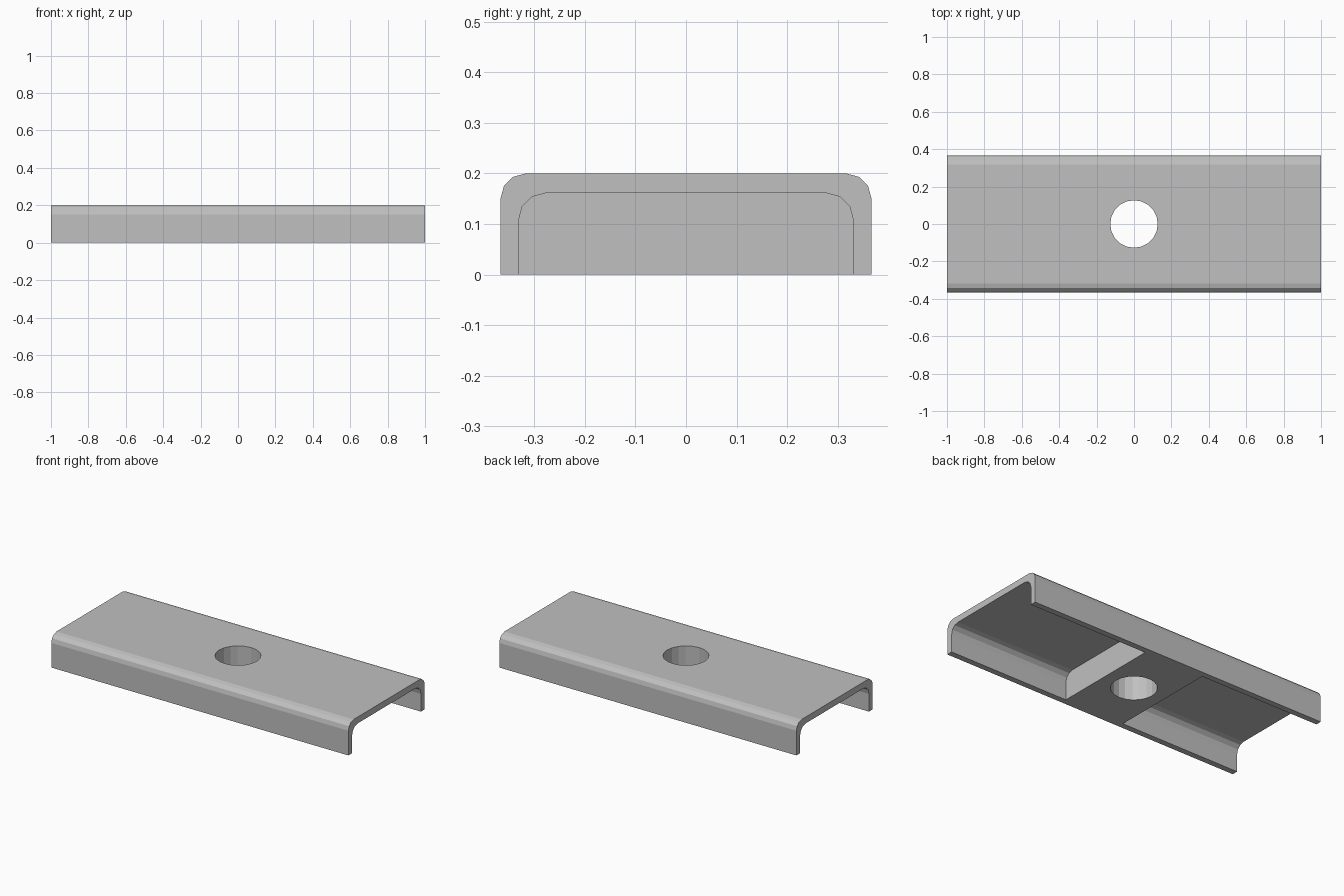
import bpy, bmesh, math

if "Cube" in bpy.data.objects:
    bpy.data.objects.remove(bpy.data.objects["Cube"], do_unlink=True)

HALF_LENGTH = 1.0
BLOCK_HALF = 0.2

steel = bpy.data.materials.new("grey steel")
steel.use_nodes = True
COLOUR = (0.53, 0.53, 0.53, 1)
steel.diffuse_color = COLOUR
steel.node_tree.nodes["Principled BSDF"].inputs["Base Color"].default_value = COLOUR


def arch(half_width, top, bottom, radius, steps=3):
    """Outline in y and z with two rounded upper corners."""
    right = [(half_width, bottom)]
    for i in range(steps + 1):
        a = math.pi / 2 * i / steps
        right.append((half_width - radius + radius * math.cos(a),
                      top - radius + radius * math.sin(a)))
    return right + [(-y, z) for y, z in reversed(right)]


def finish(name, bm):
    bmesh.ops.recalc_face_normals(bm, faces=bm.faces)
    mesh = bpy.data.meshes.new(name)
    bm.to_mesh(mesh)
    bm.free()
    mesh.materials.append(steel)
    obj = bpy.data.objects.new(name, mesh)
    bpy.context.collection.objects.link(obj)
    return obj


def extrude_along_x(name, outline, x0, x1):
    bm = bmesh.new()
    face = bm.faces.new([bm.verts.new((x0, y, z)) for y, z in outline])
    result = bmesh.ops.extrude_face_region(bm, geom=[face])
    verts = [v for v in result["geom"] if isinstance(v, bmesh.types.BMVert)]
    bmesh.ops.translate(bm, verts=verts, vec=(x1 - x0, 0, 0))
    if not face.is_valid or len(bm.faces) < len(outline) + 2:
        bm.faces.new([v for v in bm.verts if v not in verts])
    return finish(name, bm)


# Rounded bar, with a solid block left in the middle
bar = extrude_along_x("channel_bar", arch(0.367, 0.2, 0, 0.05),
                      -HALF_LENGTH, HALF_LENGTH)

# Hollows beneath both ends
inner = arch(0.331, 0.161, -0.1, 0.053)
cutters = [extrude_along_x("right_hollow_cutter", inner, -1.1, -BLOCK_HALF),
           extrude_along_x("left_hollow_cutter", inner, BLOCK_HALF, 1.1)]

# Round hole through the block
bm = bmesh.new()
bmesh.ops.create_cone(bm, cap_ends=True, segments=20, radius1=0.127,
                      radius2=0.127, depth=1)
cutters.append(finish("hole_cutter", bm))

bpy.context.view_layer.objects.active = bar
for cutter in cutters:
    cutter.hide_render = True
    mod = bar.modifiers.new(cutter.name, "BOOLEAN")
    mod.operation = "DIFFERENCE"
    mod.solver = "EXACT"
    mod.object = cutter
    bpy.ops.object.modifier_apply(modifier=mod.name)
    bpy.data.objects.remove(cutter, do_unlink=True)
